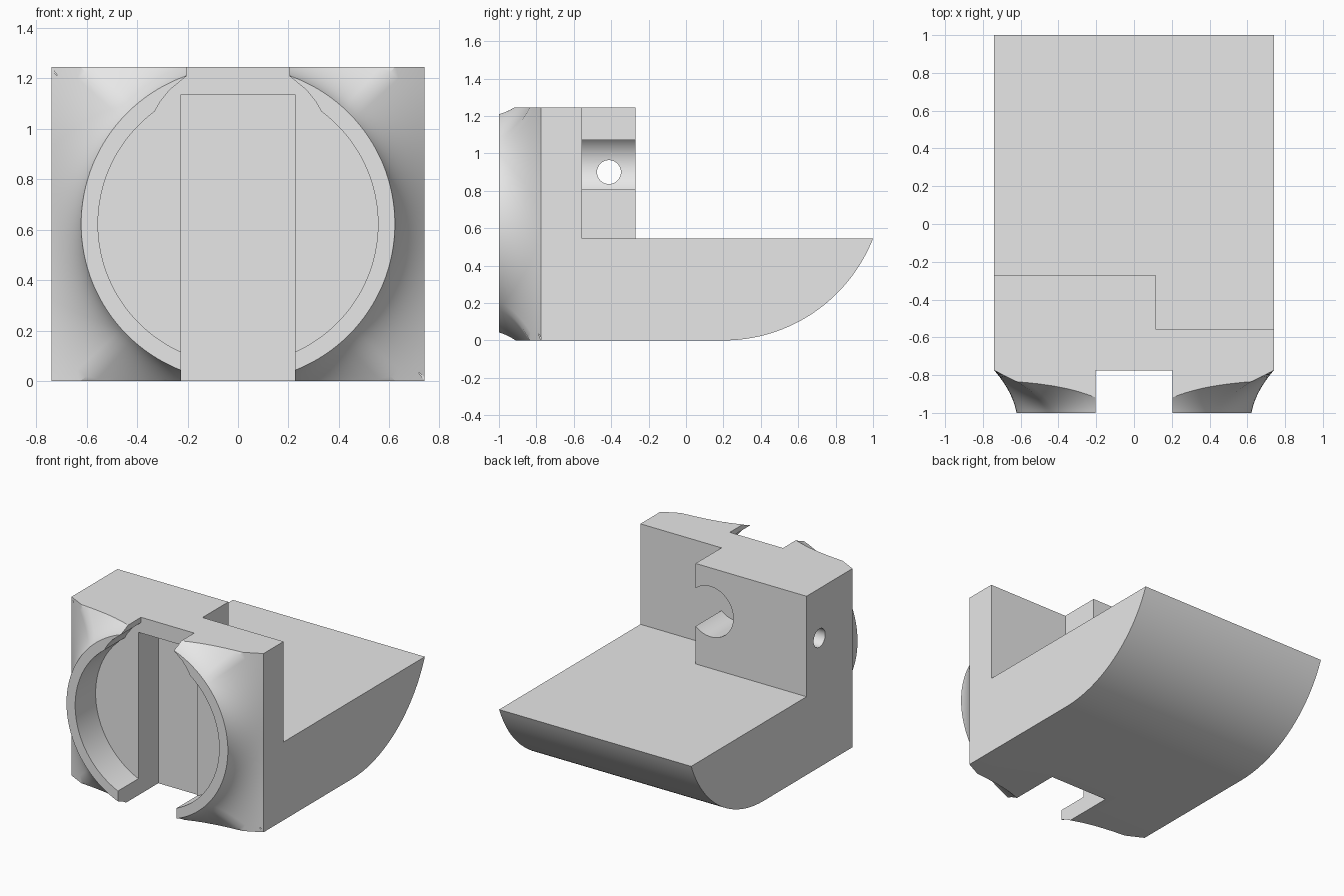
import bpy
import bmesh
from math import sin, cos, pi, asin

cube = bpy.data.objects.get("Cube")
if cube:
    bpy.data.objects.remove(cube, do_unlink=True)

grey = bpy.data.materials.new("plain grey")
grey.use_nodes = True
grey.diffuse_color = (0.8, 0.8, 0.8, 1)
grey.node_tree.nodes["Principled BSDF"].inputs["Base Color"].default_value = (0.8, 0.8, 0.8, 1)

W = 0.74          # half width
H = 1.245         # full height
MID = H / 2       # centre height of the round collar
FRONT, WALL, BACK = -0.775, -0.555, -0.27
FLOOR = 0.545


def loft(name, rings):
    """Skin closed rings of points and cap both ends."""
    bm = bmesh.new()
    loops = [[bm.verts.new(p) for p in ring] for ring in rings]
    n = len(loops[0])
    for a, b in zip(loops, loops[1:]):
        for i in range(n):
            j = (i + 1) % n
            bm.faces.new((a[i], a[j], b[j], b[i]))
    bm.faces.new(loops[0])
    bm.faces.new(loops[-1])
    bmesh.ops.recalc_face_normals(bm, faces=bm.faces)
    mesh = bpy.data.meshes.new(name)
    bm.to_mesh(mesh)
    bm.free()
    ob = bpy.data.objects.new(name, mesh)
    mesh.materials.append(grey)
    bpy.context.collection.objects.link(ob)
    return ob


def prism(name, outline, axis, lo, hi):
    """Extrude an outline, (y, z) along x or (x, z) along y."""
    def place(p, w):
        return (w, p[0], p[1]) if axis == "x" else (p[0], w, p[1])
    return loft(name, [[place(p, w) for p in outline] for w in (lo, hi)])


def rect(u0, u1, v0, v1):
    return [(u0, v0), (u1, v0), (u1, v1), (u0, v1)]


def circle(u, v, r, n=96):
    return [(u + r * cos(2 * pi * i / n), v + r * sin(2 * pi * i / n)) for i in range(n)]


def select(ob):
    bpy.ops.object.select_all(action="DESELECT")
    ob.select_set(True)
    bpy.context.view_layer.objects.active = ob


def cut(ob, cutter, operation="DIFFERENCE"):
    mod = ob.modifiers.new("cut", "BOOLEAN")
    mod.operation = operation
    mod.solver = "EXACT"
    mod.object = cutter
    select(ob)
    bpy.ops.object.modifier_apply(modifier=mod.name)
    bpy.data.objects.remove(cutter, do_unlink=True)


# Main body: upright wall and floor slab with a rounded underside
start = 0.2
reach = 1 - start
R = (reach ** 2 + FLOOR ** 2) / (2 * FLOOR)
sweep = asin(reach / R)
arc = [(start + R * sin(sweep * i / 32), R - R * cos(sweep * i / 32)) for i in range(33)]
profile = [(FRONT, 0)] + arc + [(WALL, FLOOR), (WALL, H), (FRONT, H)]
body = prism("body", profile, "x", -W, W)
cut(body, prism("groove_cutter", rect(-0.225, 0.225, -0.1, 1.135), "y", -0.9, WALL - 0.001))

# Thick block behind the wall, with a large bore and a small side hole
block = prism("bored_block", rect(-W, 0.115, FLOOR, H), "y", WALL, BACK)
cut(block, prism("bore_cutter", circle(0, 0.94, 0.175), "y", -0.7, -0.1))
cut(block, prism("side_hole_cutter", circle(-0.412, 0.9, 0.064, 48), "x", -0.9, 0))

# Front collar: circle flaring back to a square, trimmed top and bottom
SEG, STEPS = 128, 16
rings = []
for k in range(STEPS + 1):
    t = k / STEPS
    flare = 0.35 * t + 0.65 * t * t
    ring = []
    for i in range(SEG):
        c, s = cos(2 * pi * i / SEG), sin(2 * pi * i / SEG)
        square = W / max(abs(c), abs(s))
        r = 0.622 + (square - 0.622) * flare
        ring.append((r * c, -1 + t * (1 + FRONT), MID + r * s))
    rings.append(ring)
collar = loft("flared_collar", rings)
cut(collar, prism("trim", rect(-2, 2, 0, H), "y", -1.2, -0.5), "INTERSECT")
cut(collar, prism("cavity_cutter", circle(0, MID, 0.555, 128), "y", -1.2, -0.5))
cut(collar, prism("bottom_gap_cutter", rect(-0.225, 0.225, -0.2, 0.4), "y", -1.2, -0.5))
cut(collar, prism("top_gap_cutter", rect(-0.205, 0.205, 0.8, 1.5), "y", -1.2, -0.5))

# Hollowed tips beside the top gap
side = [(0.33, 1.07), (0.31, 1.105), (0.27, 1.155), (0.205, 1.208)]
tips = [(0.2, 0.9)] + side + [(-x, z) for x, z in reversed(side)] + [(-0.2, 0.9)]
cut(collar, prism("tip_cutter", tips, "y", -1.2, -0.5))

for ob in (body, block, collar):
    select(ob)
    bpy.ops.object.shade_smooth_by_angle(angle=pi / 6)
